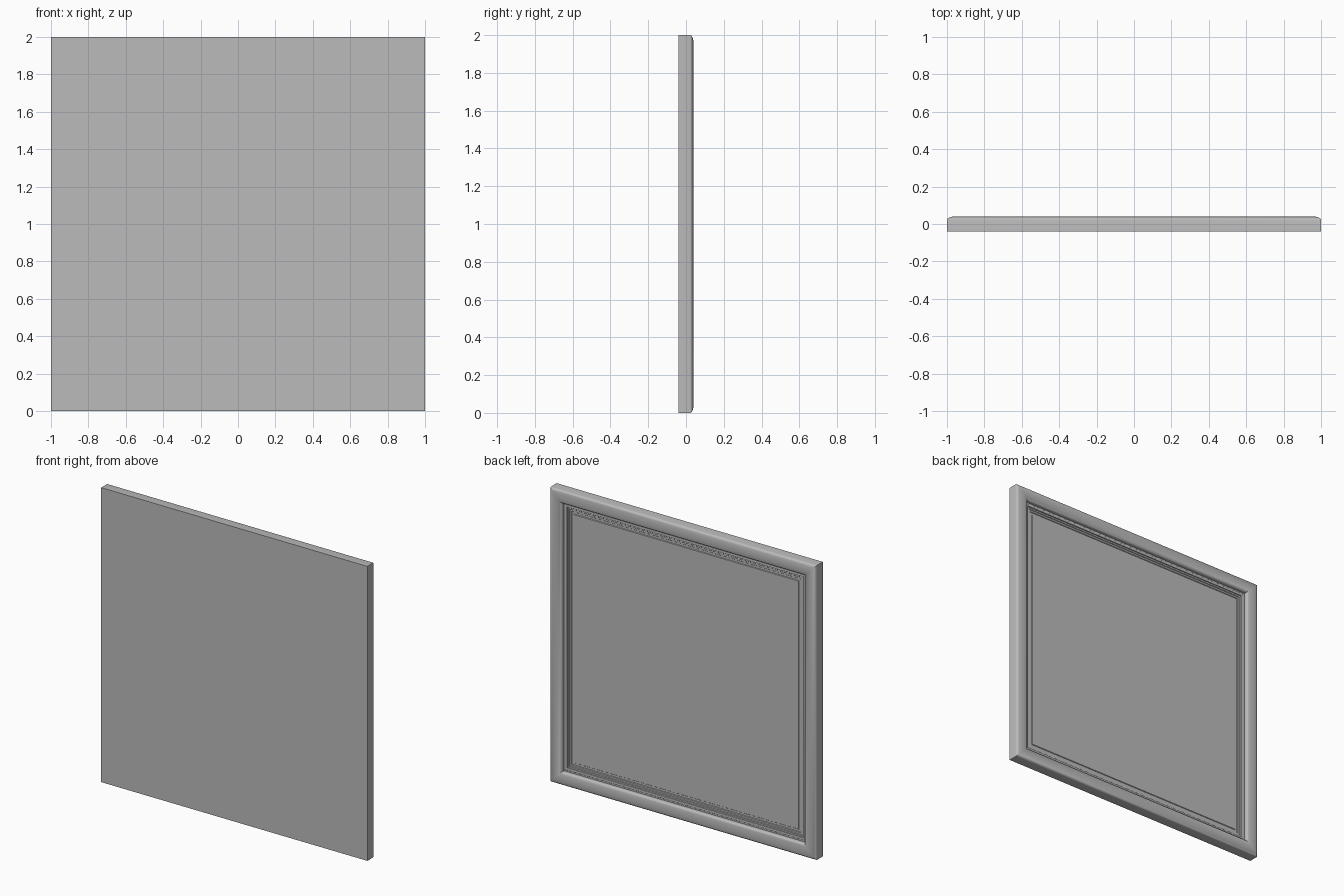
import bpy, bmesh, math

cube = bpy.data.objects.get("Cube")
if cube:
    bpy.data.objects.remove(cube, do_unlink=True)

grey = bpy.data.materials.new("plain_grey")
grey.use_nodes = True
colour = (0.5, 0.5, 0.5, 1)
grey.diffuse_color = colour
grey.node_tree.nodes["Principled BSDF"].inputs["Base Color"].default_value = colour


def arc(w0, w1, y0, rise, steps, end=math.pi):
    """Rounded moulding section: (inset, depth) points across a half ellipse."""
    mid, half = (w0 + w1) / 2, (w1 - w0) / 2
    return [(mid - half * math.cos(end * i / steps),
             y0 + rise * math.sin(end * i / steps)) for i in range(steps + 1)]


# Section of the moulding, from the front outer edge to the recessed panel
section = [(0, -0.04)]
section += arc(0, 0.088, 0.022, 0.018, 16)      # broad rounded rail
section += [(0.088, 0.006), (0.098, 0.006)]     # quirk beside the rail
section += arc(0.098, 0.114, 0.006, 0.005, 8)   # small bead
section += [(0.114, 0.002), (0.124, 0.002)]     # fillet
section += [(0.127, -0.002), (0.138, -0.002)]   # stepped lip
section += [(0.141, -0.006), (0.155, -0.006)]   # narrow border
section += [(0.158, -0.002)]                    # edge of the panel field

# Sweep the section round the square as nested, mitred rings
bm = bmesh.new()
rings = []
for inset, y in section:
    r = 1 - inset
    rings.append([bm.verts.new((sx * r, y, 1 + sz * r))
                  for sx, sz in ((-1, -1), (1, -1), (1, 1), (-1, 1))])
for a, b in zip(rings, rings[1:]):
    for i in range(4):
        j = (i + 1) % 4
        bm.faces.new((a[i], a[j], b[j], b[i]))

# Flat front and recessed back field
bm.faces.new(rings[0])
bm.faces.new(rings[-1])
bmesh.ops.remove_doubles(bm, verts=bm.verts, dist=0.00001)
bmesh.ops.recalc_face_normals(bm, faces=bm.faces)

mesh = bpy.data.meshes.new("framed_panel")
bm.to_mesh(mesh)
bm.free()
mesh.materials.append(grey)
panel = bpy.data.objects.new("framed_panel", mesh)
bpy.context.collection.objects.link(panel)

bpy.ops.object.select_all(action="DESELECT")
panel.select_set(True)
bpy.context.view_layer.objects.active = panel
bpy.ops.object.shade_smooth_by_angle(angle=math.radians(35))
